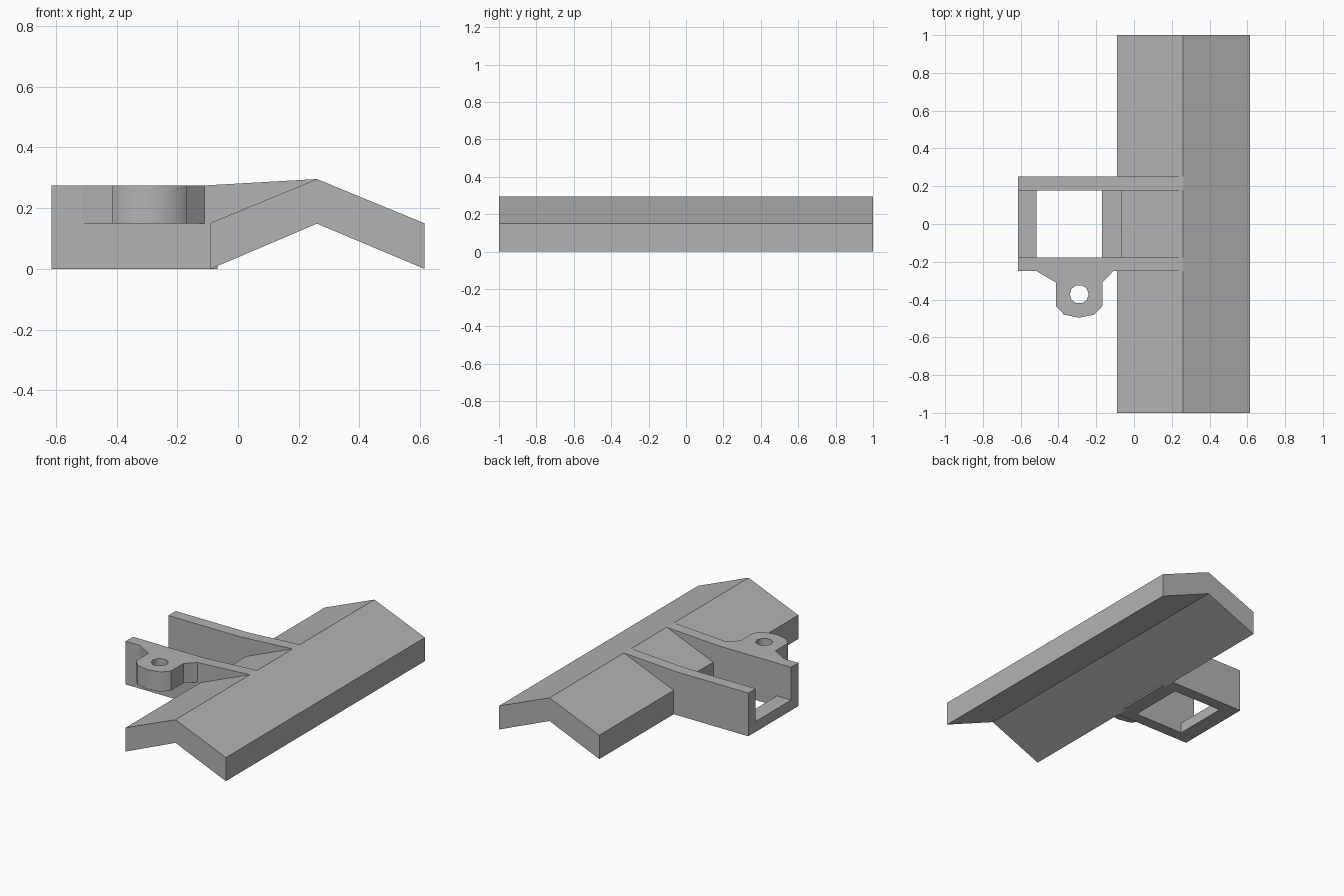
import bpy, bmesh, math
from mathutils import Vector

if "Cube" in bpy.data.objects:
    bpy.data.objects.remove(bpy.data.objects["Cube"])

grey = bpy.data.materials.new("plain_grey")
grey.diffuse_color = (0.45, 0.45, 0.45, 1)
grey.use_nodes = True
grey.node_tree.nodes["Principled BSDF"].inputs["Base Color"].default_value = grey.diffuse_color


def extrude(name, points, offset):
    """Extrude a closed 3D outline along an offset into a solid."""
    bm = bmesh.new()
    face = bm.faces.new([bm.verts.new(p) for p in points])
    moved = bmesh.ops.extrude_face_region(bm, geom=[face])["geom"]
    verts = [g for g in moved if isinstance(g, bmesh.types.BMVert)]
    bmesh.ops.translate(bm, verts=verts, vec=Vector(offset))
    bmesh.ops.recalc_face_normals(bm, faces=bm.faces)
    mesh = bpy.data.meshes.new(name)
    bm.to_mesh(mesh)
    bm.free()
    mesh.materials.append(grey)
    obj = bpy.data.objects.new(name, mesh)
    bpy.context.collection.objects.link(obj)
    return obj


def side_profile(name, xz, y0, y1):
    return extrude(name, [(x, y0, z) for x, z in xz], (0, y1 - y0, 0))


def plan_profile(name, xy, z0, z1):
    return extrude(name, [(x, y, z0) for x, y in xy], (0, 0, z1 - z0))


def box(name, x0, x1, y0, y1, z0, z1):
    return plan_profile(name, [(x0, y0), (x1, y0), (x1, y1), (x0, y1)], z0, z1)


def cut(obj, cutter):
    mod = obj.modifiers.new("cut", "BOOLEAN")
    mod.operation = "DIFFERENCE"
    mod.solver = "EXACT"
    mod.object = cutter
    bpy.context.view_layer.objects.active = obj
    bpy.ops.object.modifier_apply(modifier=mod.name)
    bpy.data.objects.remove(cutter, do_unlink=True)


# Long folded ridge plate, notched between the arms
ridge = side_profile("ridge_plate", [
    (-0.09, 0), (0.26, 0.149), (0.615, 0),
    (0.615, 0.15), (0.26, 0.296), (-0.09, 0.152)], -1, 1)
cut(ridge, box("notch_cutter", -0.2, -0.068, -0.177, 0.178, -0.1, 0.4))

# Two side arms that blend into the ridge
arm = [(-0.615, 0), (-0.09, 0), (-0.05, 0.06), (0.26, 0.2),
       (0.26, 0.296), (-0.11, 0.275), (-0.615, 0.275)]
side_profile("front_arm", arm, -0.25, -0.177)
side_profile("back_arm", arm, 0.178, 0.252)

# Low cross bars joining the arms around the opening
box("end_bar", -0.615, -0.515, -0.177, 0.178, 0, 0.066)
box("inner_bar", -0.17, -0.068, -0.177, 0.178, 0, 0.066)

# Rounded mounting lug with a bolt hole
lug = plan_profile("mounting_lug", [
    (-0.515, -0.25), (-0.413, -0.31), (-0.413, -0.435), (-0.37, -0.48),
    (-0.29, -0.496), (-0.21, -0.48), (-0.168, -0.435), (-0.168, -0.31),
    (-0.11, -0.25)], 0.15, 0.275)
ring = [(-0.29 + 0.05 * math.cos(math.tau * i / 10),
         -0.372 + 0.05 * math.sin(math.tau * i / 10)) for i in range(10)]
cut(lug, plan_profile("bolt_hole_cutter", ring, 0.0, 0.4))
bpy.ops.object.select_all(action="DESELECT")
lug.select_set(True)
bpy.context.view_layer.objects.active = lug
bpy.ops.object.shade_smooth_by_angle(angle=math.radians(40))
